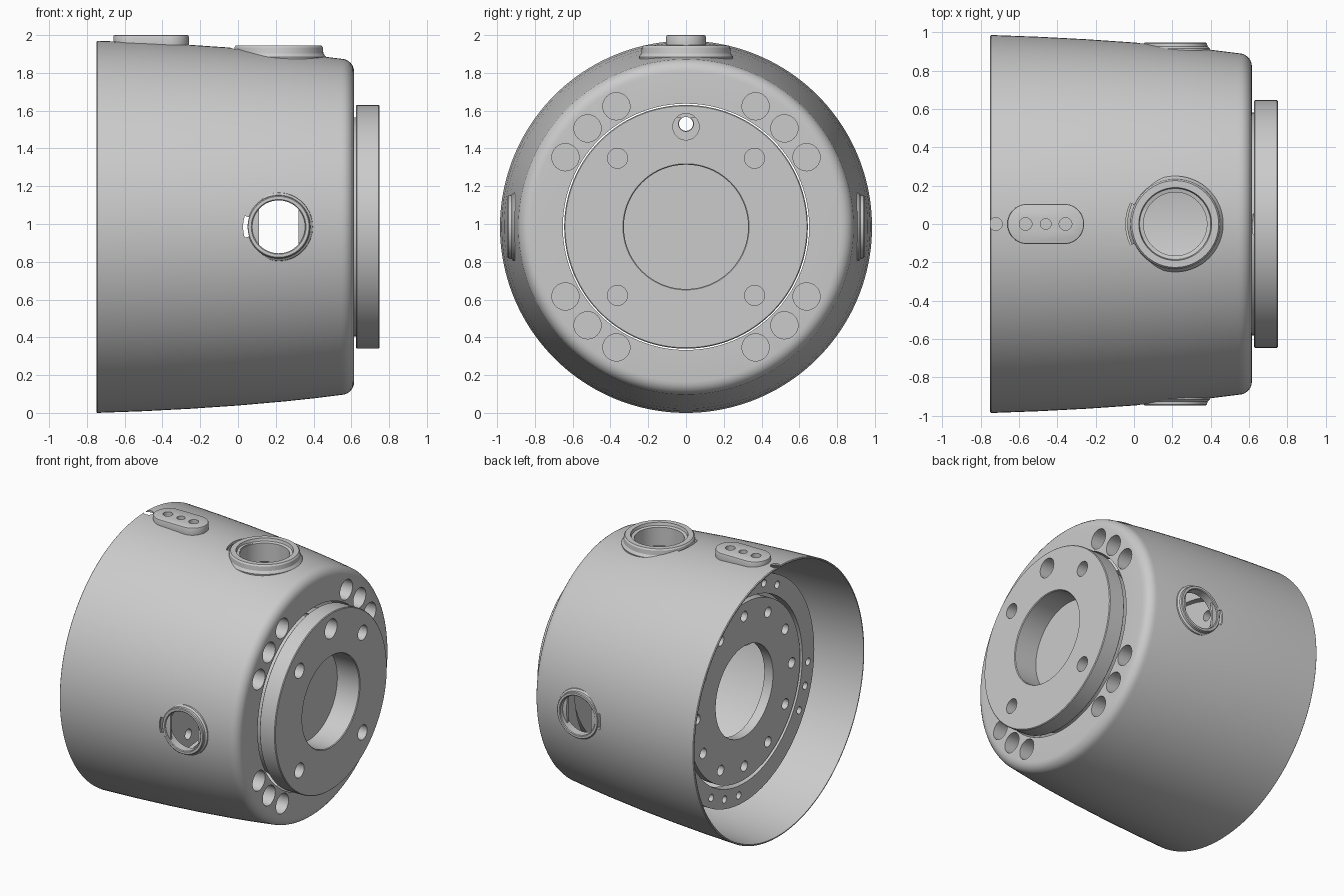
import bpy, bmesh
from math import sin, cos, pi, radians
from mathutils import Vector

if "Cube" in bpy.data.objects:
    bpy.data.objects.remove(bpy.data.objects["Cube"])

CZ = 0.985                       # height of the main axis
BX = 0.215                       # position of the ports along the axis


def place(axis, a, u, v):
    return Vector({'x': (a, u, v), 'y': (u, a, v), 'z': (u, v, a)}[axis]) + Vector((0, 0, CZ))


def circle(r, u=0, v=0, n=32, a0=0, a1=2 * pi):
    full = abs(a1 - a0 - 2 * pi) < 1e-6
    m = n if full else n - 1
    return [(u + r * cos(a0 + (a1 - a0) * i / m), v + r * sin(a0 + (a1 - a0) * i / m)) for i in range(n)]


def polar(r, deg):
    return r * cos(radians(deg)), r * sin(radians(deg))


def finish(name, bm):
    bmesh.ops.recalc_face_normals(bm, faces=bm.faces[:])
    me = bpy.data.meshes.new(name)
    bm.to_mesh(me)
    bm.free()
    ob = bpy.data.objects.new(name, me)
    bpy.context.collection.objects.link(ob)
    return ob


def ring(name, profile, axis='x', u=0, v=0, n=96):
    """Revolve a closed (along, radius) profile about an axis."""
    bm = bmesh.new()
    rows = [[bm.verts.new(place(axis, a, u + r * cos(2 * pi * i / n), v + r * sin(2 * pi * i / n)))
             for i in range(n)] for a, r in profile]
    for k, row in enumerate(rows):
        nxt = rows[(k + 1) % len(rows)]
        for i in range(n):
            j = (i + 1) % n
            bm.faces.new((row[i], row[j], nxt[j], nxt[i]))
    return finish(name, bm)


def prisms(name, items):
    """Extruded outlines: (axis, outline, low, high)."""
    bm = bmesh.new()
    for axis, pts, lo, hi in items:
        a = [bm.verts.new(place(axis, lo, *p)) for p in pts]
        b = [bm.verts.new(place(axis, hi, *p)) for p in pts]
        bm.faces.new(a)
        bm.faces.new(b[::-1])
        for i in range(len(pts)):
            j = (i + 1) % len(pts)
            bm.faces.new((a[i], b[i], b[j], a[j]))
    return finish(name, bm)


def cut(ob, items):
    cutter = prisms(ob.name + "_cutter", items)
    cutter.hide_render = True
    m = ob.modifiers.new("cut", 'BOOLEAN')
    m.operation, m.solver, m.object, m.use_self = 'DIFFERENCE', 'EXACT', cutter, True
    bpy.context.view_layer.objects.active = ob
    bpy.ops.object.modifier_apply(modifier=m.name)
    bpy.data.objects.remove(cutter)


def arc_band(r0, r1, half):
    a0, a1 = pi - radians(half), pi + radians(half)
    return circle(r0, BX, 0, 12, a0, a1) + circle(r1, BX, 0, 12, a0, a1)[::-1]


# shared cut outlines
side_arc = arc_band(0.164, 0.188, 18)
top_arc = arc_band(0.233, 0.258, 25)
window = [(min(max(u, BX - 0.105), BX + 0.105), v) for u, v in circle(0.14, BX, 0, 64)
          if abs(u - BX) < 0.104]
for s in (1, -1):
    window += [(BX + s * 0.105, 0.0926), (BX + s * 0.105, -0.0926)]
window.sort(key=lambda p: Vector((p[0] - BX, p[1])).angle_signed(Vector((1, 0))))

# tapered housing with a rounded front edge
corner = [(0.545 + 0.07 * sin(t * pi / 12), 0.82 + 0.07 * cos(t * pi / 12)) for t in range(7)]
housing = ring("housing", [(-0.75, 0.98), (-0.745, 0.985), (-0.5, 0.976), (-0.25, 0.963), (0, 0.946),
                           (0.25, 0.924), (0.4, 0.908)] + corner +
               [(0.615, 0.652), (0.44, 0.652), (0.44, 0.88), (0.25, 0.908), (0, 0.93),
                (-0.25, 0.947), (-0.5, 0.96), (-0.75, 0.973)], n=160)
cuts = [('x', circle(0.072, *polar(0.737, q + d)), 0.45, 0.7)
        for q in (45, 135, 225, 315) for d in (-15, 0, 15)]
cuts += [('y', window, -1.1, -0.7), ('y', window, 0.7, 1.1),
         ('y', side_arc, -1.1, -0.7), ('y', side_arc, 0.7, 1.1),
         ('z', circle(0.17, BX, 0, 64), 0.7, 1.1), ('z', top_arc, 0.8, 1.1),
         ('z', circle(0.033, -0.72, 0), 0.8, 1.1)]
cut(housing, cuts)

# front mounting flange on a narrower neck, with a closed bore
flange = ring("mounting_flange", [(0.745, 0.645), (0.75, 0.64), (0.75, 0.334), (0.745, 0.329), (0.5, 0.329),
                                  (0.5, 0.58), (0.625, 0.58), (0.625, 0.64), (0.63, 0.645)], n=128)
cut(flange, [('x', circle(0.053, y, z), 0.6, 0.8) for y in (-0.363, 0.363) for z in (-0.363, 0.363)] +
    [('x', circle(0.07, 0, 0.53), 0.62, 0.8), ('x', circle(0.04, 0, 0.545), 0.4, 0.7)])
bore_floor = prisms("bore_floor", [('x', circle(0.34, n=96), 0.52, 0.57)])

# inner rear plate and the ring around it
plate = ring("rear_plate", [(-0.47, 0.33), (-0.47, 0.642), (-0.4, 0.642), (-0.4, 0.33)])
cut(plate, [('x', circle(0.037, *polar(0.545, 30 * i), 24), -0.6, -0.3) for i in range(12)])
rear_ring = ring("rear_ring", [(-0.47, 0.668), (-0.47, 0.805), (-0.4, 0.805), (-0.4, 0.668)])
cut(rear_ring, [('x', circle(0.026, *polar(0.737, q + d), 20), -0.6, -0.43)
                for q in (18, 108, 198, 288) for d in (-13, 0, 13)])

# round side ports
ports = []
for name, s in (("front_port", -1), ("rear_port", 1)):
    prof = [(0.88, 0.185), (0.915, 0.18), (0.925, 0.168), (0.94, 0.166), (0.945, 0.161),
            (0.945, 0.145), (0.94, 0.14), (0.88, 0.14)]
    port = ring(name, [(s * a, r) for a, r in prof], 'y', BX, 0, 64)
    cut(port, [('y', side_arc, min(s * 0.8, s * 1.1), max(s * 0.8, s * 1.1))])
    ports.append(port)

# large top port with a stepped mouth
top_port = ring("top_port", [(0.80, 0.235), (0.90, 0.25), (0.918, 0.237), (0.95, 0.234), (0.96, 0.226),
                             (0.96, 0.19), (0.94, 0.185), (0.935, 0.165), (0.80, 0.165)], 'z', BX, 0, 80)

# oblong connector pad with three holes
slot = circle(0.105, -0.365, 0, 24, -pi / 2, pi / 2) + circle(0.105, -0.555, 0, 24, pi / 2, 3 * pi / 2)
pad = prisms("connector_pad", [('z', slot, 0.93, 1.015)])
bev = pad.modifiers.new("bevel", 'BEVEL')
bev.width, bev.segments, bev.limit_method, bev.angle_limit = 0.008, 2, 'ANGLE', radians(60)
bpy.context.view_layer.objects.active = pad
bpy.ops.object.modifier_apply(modifier="bevel")
cut(pad, [('z', circle(r, x, 0), 0.95, 1.1) for x, r in ((-0.565, 0.033), (-0.46, 0.028), (-0.357, 0.033))])

# smooth shading with sharp edges kept
bpy.ops.object.select_all(action='DESELECT')
for ob in [housing, flange, bore_floor, plate, rear_ring, top_port, pad] + ports:
    ob.select_set(True)
bpy.context.view_layer.objects.active = housing
bpy.ops.object.shade_smooth_by_angle(angle=radians(30))
